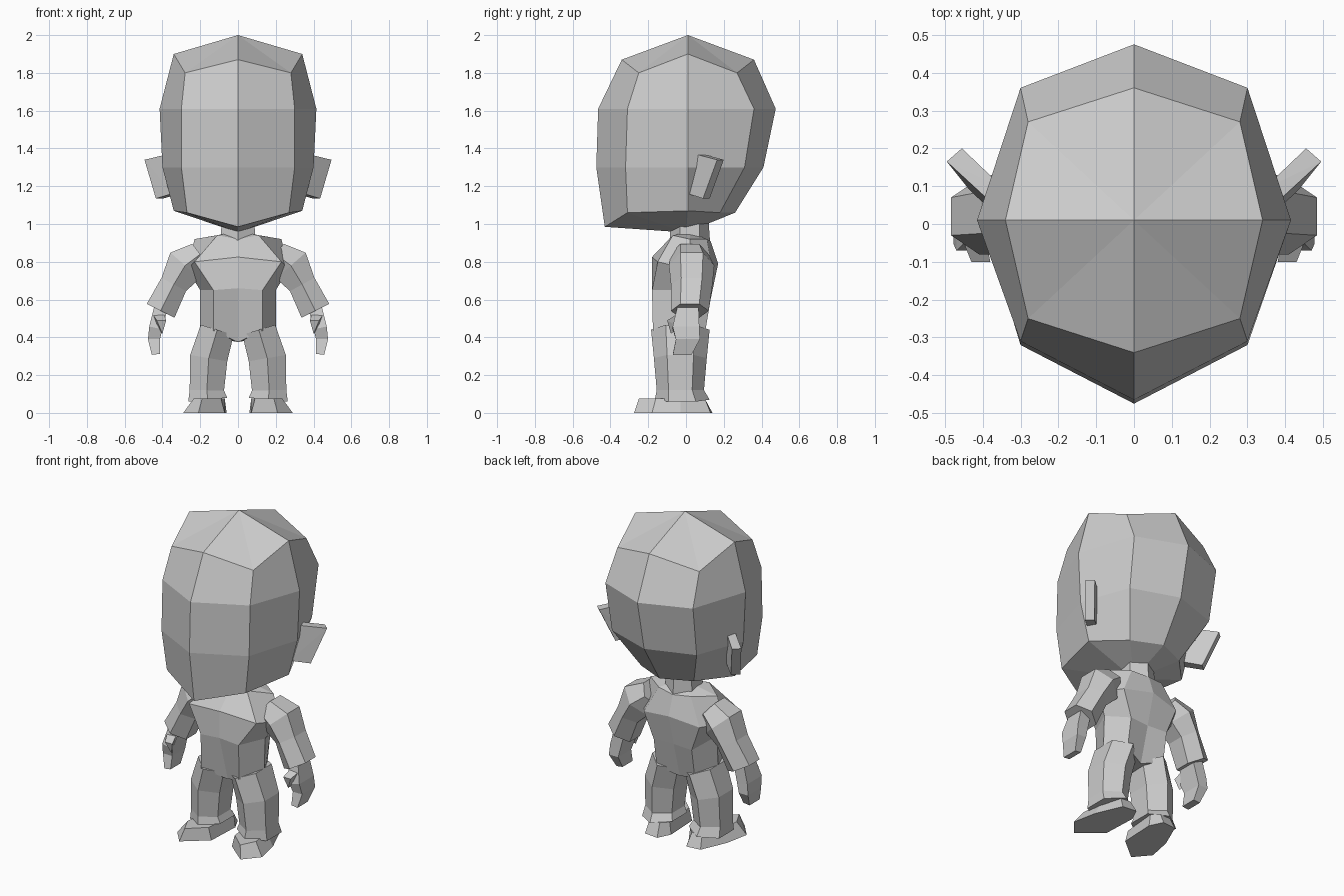
import bpy, bmesh, math
from mathutils import Vector

if "Cube" in bpy.data.objects:
    bpy.data.objects.remove(bpy.data.objects["Cube"])

# One plain clay colour
clay = bpy.data.materials.new("clay_grey")
clay.use_nodes = True
colour = (0.6, 0.6, 0.6, 1)
clay.diffuse_color = colour
clay.node_tree.nodes["Principled BSDF"].inputs["Base Color"].default_value = colour


def finish(name, bm, mirrored=False):
    bmesh.ops.recalc_face_normals(bm, faces=bm.faces[:])
    mesh = bpy.data.meshes.new(name)
    bm.to_mesh(mesh)
    bm.free()
    mesh.materials.append(clay)
    obj = bpy.data.objects.new(name, mesh)
    bpy.context.scene.collection.objects.link(obj)
    if mirrored:
        obj.modifiers.new("mirror", 'MIRROR').use_mirror_merge = False
    return obj


def loft(name, rings, bottom=None, top=None, mirrored=False):
    """Skin closed rings; an end closes to a pole point or to a flat cap."""
    bm = bmesh.new()
    loops = [[bm.verts.new(p) for p in ring] for ring in rings]
    count = len(loops[0])
    for low, high in zip(loops, loops[1:]):
        for i in range(count):
            j = (i + 1) % count
            bm.faces.new((low[i], low[j], high[j], high[i]))
    for loop, pole in ((loops[0], bottom), (loops[-1], top)):
        if pole is None:
            bm.faces.new(loop)
        else:
            tip = bm.verts.new(pole)
            for i in range(count):
                bm.faces.new((loop[i], loop[(i + 1) % count], tip))
    return finish(name, bm, mirrored)


def hull(name, points, mirrored=True):
    bm = bmesh.new()
    for p in points:
        bm.verts.new(p)
    bmesh.ops.convex_hull(bm, input=bm.verts[:])
    return finish(name, bm, mirrored)


def symmetric(half):
    """Complete a front-to-back half ring with its mirror image."""
    return half + [(-x, y, z) for x, y, z in half[-2:0:-1]]


def limb_rings(stations, sides):
    """Rings square to a path; each station is centre, width, depth."""
    rings = []
    for i, (centre, width, depth) in enumerate(stations):
        before = Vector(stations[max(i - 1, 0)][0])
        after = Vector(stations[min(i + 1, len(stations) - 1)][0])
        across = Vector((0, 1, 0)).cross(after - before).normalized()
        turns = [2 * math.pi * (k + 0.5) / sides for k in range(sides)]
        rings.append([Vector(centre) + across * width * math.cos(a)
                      + Vector((0, depth * math.sin(a), 0)) for a in turns])
    return rings


# Head: faceted, with a ridge down the face and a pointed chin
head = [
    [(0, -.43, .985), (.27, -.31, 1.06), (.34, .01, 1.07), (.18, .18, 1.06), (0, .26, 1.06)],
    [(0, -.475, 1.3), (.3, -.32, 1.3), (.4, .01, 1.3), (.29, .31, 1.3), (0, .41, 1.3)],
    [(0, -.465, 1.61), (.3, -.31, 1.61), (.415, .01, 1.61), (.3, .36, 1.61), (0, .475, 1.61)],
    [(0, -.34, 1.87), (.28, -.25, 1.8), (.34, .01, 1.9), (.28, .27, 1.8), (0, .36, 1.87)],
]
loft("head", [symmetric(r) for r in head], bottom=(0, 0, .955), top=(0, .01, 2))

# Ears: slabs swept outwards and back
hull("ears", [(.37, .05, 1.37), (.34, .09, 1.37), (.495, .165, 1.34), (.455, .2, 1.34),
              (.35, .01, 1.16), (.31, .05, 1.16), (.435, .09, 1.135), (.395, .125, 1.135)])

# Neck
bm = bmesh.new()
bmesh.ops.create_cone(bm, cap_ends=True, segments=6, radius1=.11, radius2=.1, depth=.14)
bmesh.ops.translate(bm, verts=bm.verts[:], vec=(0, .02, .94))
finish("neck", bm)

# Torso: flat chest panel, narrow sides, sloping shoulders
torso = [
    [(0, -.1, .375), (.13, -.175, .435), (.2, -.03, .41), (.13, .1, .42), (0, .06, .38)],
    [(0, -.18, .66), (.13, -.18, .65), (.2, -.02, .65), (.13, .13, .6), (0, .12, .6)],
    [(0, -.18, .825), (.23, -.15, .8), (.27, .02, .76), (.19, .14, .76), (0, .17, .79)],
    [(0, -.08, .92), (.11, -.07, .94), (.23, .02, .92), (.11, .11, .92), (0, .13, .91)],
]
loft("torso", [symmetric(r) for r in torso], top=(0, .02, .96))

# Arms: full shoulder, bent elbow, flared cuff
arm = [((.2, .02, .84), .08, .1), ((.28, .03, .78), .12, .12),
       ((.34, .03, .68), .085, .11), ((.41, .02, .54), .095, .1)]
loft("arms", limb_rings(arm, 6), mirrored=True)

# Hands with a small thumb
hand = [((.41, .01, .55), .05, .08), ((.435, 0, .45), .05, .1),
        ((.445, .01, .39), .045, .09), ((.435, -.02, .31), .03, .07)]
loft("hands", limb_rings(hand, 4), mirrored=True)
hull("thumbs", [(.39, -.05, .52), (.45, -.05, .52), (.38, -.1, .49),
                (.43, -.1, .49), (.4, -.08, .42), (.43, -.03, .45)])

# Legs: wide at the hem and slightly splayed
leg = [((.16, -.02, .07), .12, .145), ((.165, -.03, .12), .105, .125),
       ((.155, -.03, .29), .115, .14), ((.11, -.03, .44), .105, .155)]
loft("legs", limb_rings(leg, 6), mirrored=True)

# Feet: turned-out wedges with flat soles
sole = [(.06, .06), (.1, .14), (.19, .13), (.26, -.03), (.29, -.18), (.21, -.275), (.07, -.16)]
upper = [(.07, .06), (.11, .1), (.18, .1), (.22, -.03), (.235, -.16), (.19, -.25), (.09, -.16)]
loft("feet", [[(x, y, 0) for x, y in sole], [(x, y, .075) for x, y in upper]], mirrored=True)
